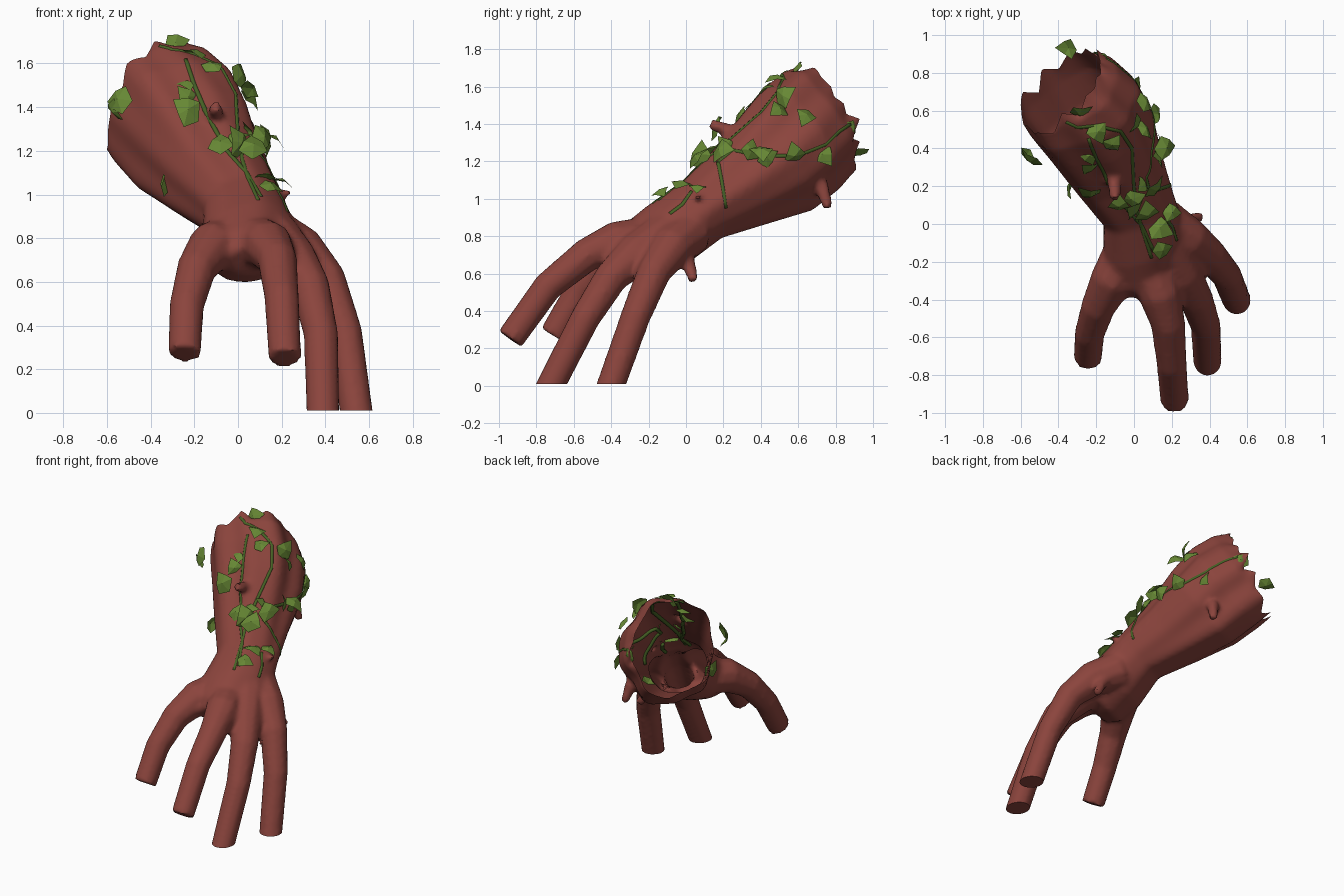
import bpy, bmesh, math, random
from mathutils import Vector
from mathutils.bvhtree import BVHTree

if "Cube" in bpy.data.objects:
    bpy.data.objects.remove(bpy.data.objects["Cube"])

random.seed(4)


def material(name, col):
    m = bpy.data.materials.new(name)
    m.diffuse_color = (*col, 1)
    m.use_nodes = True
    m.node_tree.nodes["Principled BSDF"].inputs["Base Color"].default_value = m.diffuse_color
    return m


BARK = material("red bark", (0.258, 0.058, 0.046))
VINE = material("vine green", (0.06, 0.12, 0.018))
LEAF = material("leaf green", (0.135, 0.245, 0.035))


def add_object(name, bm, mat, smooth=True):
    bmesh.ops.recalc_face_normals(bm, faces=bm.faces)
    me = bpy.data.meshes.new(name)
    bm.to_mesh(me)
    bm.free()
    me.materials.append(mat)
    for p in me.polygons:
        p.use_smooth = smooth
    ob = bpy.data.objects.new(name, me)
    bpy.context.collection.objects.link(ob)
    return ob


def loft(bm, rings):
    """Skin a list of point rings and cap both ends."""
    vs = [[bm.verts.new(p) for p in r] for r in rings]
    n = len(vs[0])
    for a, b in zip(vs, vs[1:]):
        for i in range(n):
            bm.faces.new((a[i], a[(i + 1) % n], b[(i + 1) % n], b[i]))
    bm.faces.new(vs[0][::-1])
    bm.faces.new(vs[-1])


def tube(bm, pts, radii, sides=10):
    pts = [Vector(p) for p in pts]
    rings, n = [], None
    for i, p in enumerate(pts):
        d = (pts[min(i + 1, len(pts) - 1)] - pts[max(i - 1, 0)]).normalized()
        n = d.orthogonal() if n is None else n - d * n.dot(d)
        n.normalize()
        b = d.cross(n)
        rings.append([p + (n * math.cos(a) + b * math.sin(a)) * radii[i]
                      for a in (math.tau * k / sides for k in range(sides))])
    loft(bm, rings)


# Axis frame of the leaning trunk: D along, S sideways, U upward
D = Vector((-0.35, 0.77, 0.55)).normalized()
U = (Vector((0, 0, 1)) - D * D.z).normalized()
S = Vector((D.y, -D.x, 0)).normalized()

# Trunk and palm: centre, half width, half height; the open end curls inward
TRUNK = [((0.07, -0.33, 0.70), 0.13, 0.08),
         ((0.06, -0.25, 0.725), 0.195, 0.155),
         ((0.05, -0.10, 0.81), 0.23, 0.185),
         ((0.02, 0.08, 0.94), 0.20, 0.18),
         ((-0.09, 0.28, 1.065), 0.245, 0.24),
         ((-0.19, 0.48, 1.205), 0.295, 0.315),
         ((-0.275, 0.61, 1.33), 0.315, 0.335),
         ((-0.36, 0.71, 1.42), 0.29, 0.325),
         ((-0.42, 0.80, 1.50), 0.20, 0.25),
         ((-0.46, 0.87, 1.55), 0.12, 0.16)]
bm = bmesh.new()
rings = []
for j, (c, ra, rb) in enumerate(TRUNK):
    ring = []
    for k in range(48):
        a = math.tau * k / 48
        amp = min(1, max(0, j - 1) / 4)
        f = 1 + amp * (0.045 * math.sin(5 * a + 0.35 * j) + 0.03 * math.sin(9 * a - 0.3 * j + 1))
        ring.append(Vector(c) + (S * math.cos(a) * ra + U * math.sin(a) * rb) * f)
    rings.append(ring)
loft(bm, rings)

# Four finger-like roots
ROOTS = [
    [(-0.02, -0.12, 0.79), (-0.12, -0.30, 0.76), (-0.19, -0.44, 0.66), (-0.235, -0.58, 0.49), (-0.245, -0.71, 0.27)],
    [(0.07, -0.20, 0.78), (0.14, -0.38, 0.765), (0.18, -0.53, 0.70), (0.20, -0.74, 0.53), (0.215, -0.94, 0.25)],
    [(0.15, -0.10, 0.81), (0.25, -0.27, 0.70), (0.33, -0.40, 0.58), (0.38, -0.54, 0.36), (0.39, -0.75, -0.05)],
    [(0.14, 0.02, 0.82), (0.29, -0.08, 0.74), (0.405, -0.17, 0.61), (0.49, -0.27, 0.37), (0.55, -0.42, -0.05)],
]
for pts in ROOTS:
    tube(bm, pts, (0.13, 0.115, 0.092, 0.081, 0.077))

# Broken twig stubs
for a, b, r in [((-0.11, 0.32, 1.33), (-0.10, 0.13, 1.40), 0.038),
                ((0.25, 0.0, 0.72), (0.35, 0.04, 0.56), 0.035),
                ((-0.07, 0.72, 1.08), (-0.04, 0.76, 0.95), 0.035),
                ((0.10, 0.08, 1.01), (0.25, 0.06, 1.01), 0.02)]:
    tube(bm, [a, b], (r * 1.2, r * 0.8), 8)

# Fuse into one skin
trunk = add_object("root_trunk", bm, BARK)
mod = trunk.modifiers.new("fuse", 'REMESH')
mod.mode = 'VOXEL'
mod.voxel_size = 0.018
mod = trunk.modifiers.new("soften", 'SMOOTH')
mod.factor = 0.5
mod.iterations = 3
dg = bpy.context.evaluated_depsgraph_get()
fused = bpy.data.meshes.new_from_object(trunk.evaluated_get(dg))
trunk.modifiers.clear()
bm = bmesh.new()
bm.from_mesh(fused)

# Cut the two longest roots flat on the ground
bmesh.ops.bisect_plane(bm, geom=bm.verts[:] + bm.edges[:] + bm.faces[:],
                       plane_co=(0, 0, 0.01), plane_no=(0, 0, 1), clear_inner=True)
bmesh.ops.holes_fill(bm, edges=[e for e in bm.edges if e.is_boundary])

# Open the hollow end on a slant and tear its rim into teeth
C = Vector((-0.34, 0.69, 1.395))
N = (D - S * 0.32 - U * 0.15).normalized()
CUT = C + D * 0.045
teeth = [random.uniform(0.0, 0.05) * (1 if i % 2 else -1) for i in range(24)]
bmesh.ops.bisect_plane(bm, geom=bm.verts[:] + bm.edges[:] + bm.faces[:],
                       plane_co=CUT, plane_no=N, clear_outer=True)
for v in bm.verts:
    q = v.co - CUT
    w = 1 + q.dot(N) / 0.09
    if w > 0:
        x = (math.atan2(q.dot(U), q.dot(S)) / math.tau) % 1 * 24
        i = int(x) % 24
        jag = teeth[i] + (teeth[(i + 1) % 24] - teeth[i]) * (x - int(x))
        v.co += D * jag * w * min(1, w)
bvh = BVHTree.FromBMesh(bm)
bm.to_mesh(trunk.data)
bm.free()
for p in trunk.data.polygons:
    p.use_smooth = True
    p.material_index = 0
bpy.context.view_layer.objects.active = trunk
trunk.select_set(True)
bpy.ops.object.shade_smooth_by_angle(angle=math.radians(50))

# Vines: 2D paths projected onto the bark from above, right or front
VIEWS = {"top": lambda a, b: ((a, b, 3), (0, 0, -1)),
         "right": lambda a, b: ((3, a, b), (-1, 0, 0)),
         "front": lambda a, b: ((a, -3, b), (0, 1, 0))}
VINES = [
    ("top", [(-0.36, 0.54), (-0.3, 0.51), (-0.2, 0.52), (-0.07, 0.49), (-0.01, 0.4), (0.0, 0.2), (0.02, 0.05), (0.06, -0.08), (0.1, -0.2)]),
    ("right", [(0.88, 1.40), (0.82, 1.36), (0.75, 1.29), (0.6, 1.23), (0.4, 1.23), (0.25, 1.26), (0.15, 1.18)]),
    ("right", [(0.17, 1.2), (0.19, 1.1), (0.22, 0.92)]),
    ("right", [(0.03, 1.04), (-0.02, 0.97), (-0.1, 0.91)]),
    ("front", [(-0.24, 1.62), (-0.2, 1.5), (-0.14, 1.36), (-0.05, 1.2), (0.04, 1.1), (0.12, 0.97)]),
]
bm = bmesh.new()
for view, path in VINES:
    pts = []
    for (a0, b0), (a1, b1) in zip(path, path[1:]):
        for k in range(6):
            o, d = VIEWS[view](a0 + (a1 - a0) * k / 6, b0 + (b1 - b0) * k / 6)
            hit, nor = bvh.ray_cast(Vector(o), Vector(d))[:2]
            if hit and (not pts or (hit - pts[-1]).length < 0.15):
                pts.append(hit - nor * 0.007)
    tube(bm, pts, [0.0125] * len(pts), 6)
add_object("vines", bm, VINE)

# Folded pointed leaves, standing off the bark
LEAVES = [(-0.54, 0.33, 1.43), (-0.24, 0.38, 1.50), (-0.23, 0.30, 1.43), (-0.22, 0.16, 1.38),
          (-0.20, 0.50, 1.64), (-0.12, 0.42, 1.58), (0.00, 0.52, 1.54), (0.05, 0.50, 1.48),
          (0.05, 0.64, 1.45), (0.16, 0.40, 1.26), (0.13, 0.34, 1.25), (0.04, 0.22, 1.27),
          (0.10, 0.18, 1.26), (0.0, 0.08, 1.22), (0.07, 0.05, 1.21), (0.12, -0.02, 1.07),
          (0.14, -0.14, 1.04), (0.19, 0.06, 1.06), (-0.08, 0.10, 1.22), (-0.33, 0.2, 1.04),
          (-0.36, 0.93, 1.26), (-0.18, 0.88, 1.37), (0.0, 0.72, 1.24), (0.10, 0.58, 1.23),
          (-0.30, 0.60, 1.68), (-0.02, 0.14, 1.25), (0.13, 0.42, 1.22), (-0.57, 0.36, 1.38)]
bm = bmesh.new()
for p in LEAVES:
    p = Vector(p)
    hit = bvh.find_nearest(p)[0]
    out = (p - C - D * (p - C).dot(D)).normalized()
    side = D.cross(out)
    ang = random.uniform(0, math.tau)
    tip = (D * math.cos(ang) + side * math.sin(ang) + out * random.uniform(0.2, 1.0)).normalized()
    wide = (tip.cross(out).normalized() + out * random.uniform(-0.5, 0.5)).normalized()
    up = wide.cross(tip).normalized()
    size = random.uniform(0.11, 0.165)
    start = hit.lerp(p, 0.8) - tip * size * 0.35
    shape = [(0, 0, 0), (-0.46, 0.28, 0.06), (-0.30, 0.62, 0.1), (0, 1, -0.08),
             (0.30, 0.62, 0.1), (0.46, 0.28, 0.06), (0, 0.45, 0.2)]
    vs = [bm.verts.new(start + (wide * x + tip * y + up * z) * size) for x, y, z in shape]
    for i in range(6):
        bm.faces.new((vs[i], vs[(i + 1) % 6], vs[6]))
add_object("leaves", bm, LEAF, smooth=False)
